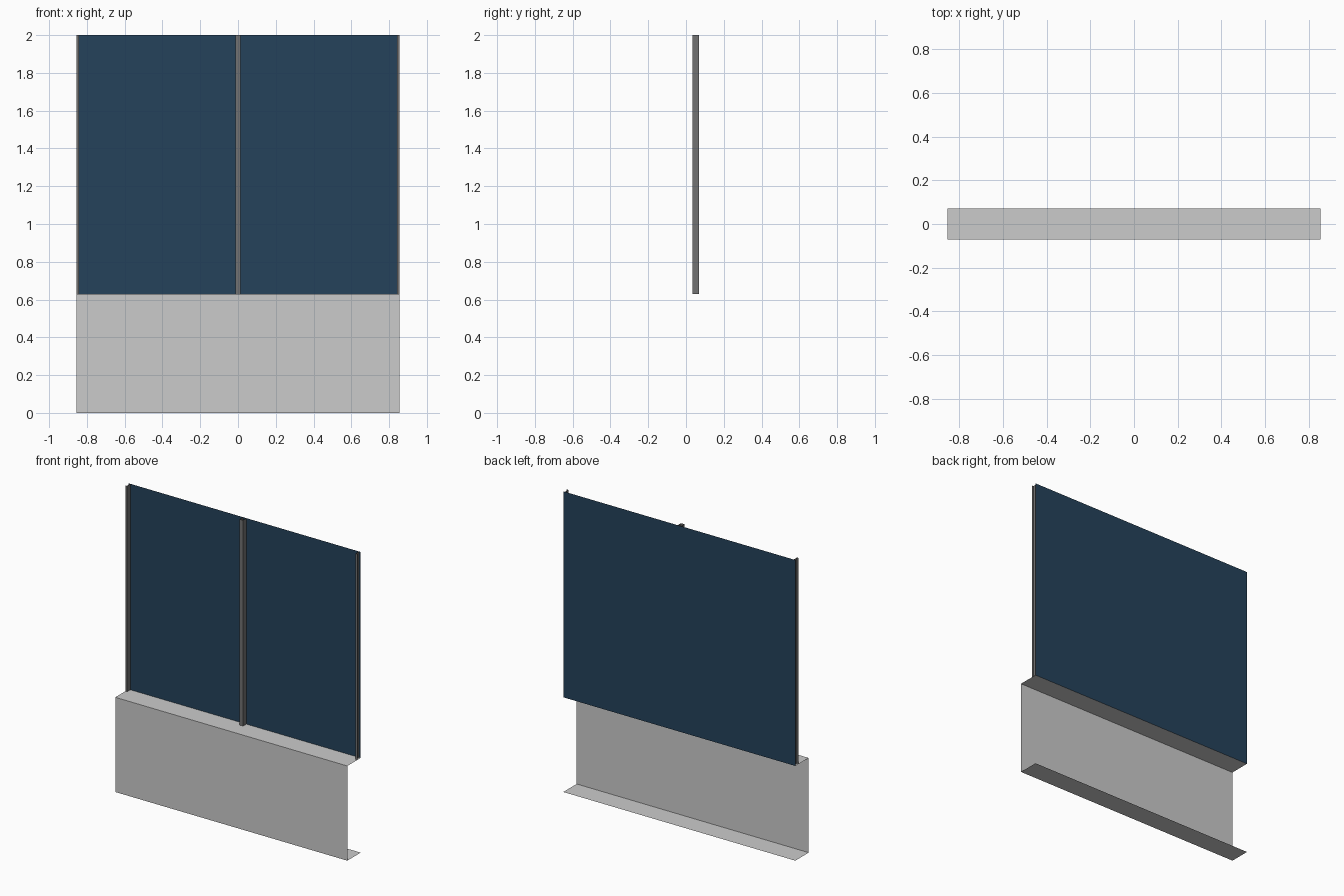
import bpy
import bmesh

HALF_WIDTH = 0.854
DEPTH = 0.07
SILL = 0.63
TOP = 2.0
POST_FRONT = 0.035
POST_HALF = 0.0125

cube = bpy.data.objects.get("Cube")
if cube:
    bpy.data.objects.remove(cube, do_unlink=True)


def make_material(name, rgb):
    mat = bpy.data.materials.new(name)
    mat.use_nodes = True
    mat.diffuse_color = (*rgb, 1)
    mat.node_tree.nodes["Principled BSDF"].inputs["Base Color"].default_value = (*rgb, 1)
    return mat


def make_sheet(name, profile, sweep, mat):
    """Sweep an open profile of 3D points along a vector into thin folded sheet."""
    bm = bmesh.new()
    near = [bm.verts.new(p) for p in profile]
    far = [bm.verts.new([a + b for a, b in zip(p, sweep)]) for p in profile]
    for i in range(len(profile) - 1):
        bm.faces.new((near[i], near[i + 1], far[i + 1], far[i]))
    mesh = bpy.data.meshes.new(name)
    bm.to_mesh(mesh)
    bm.free()
    mesh.materials.append(mat)
    obj = bpy.data.objects.new(name, mesh)
    bpy.context.collection.objects.link(obj)
    return obj


light_grey = make_material("light_grey", (0.6, 0.6, 0.6))
dark_blue = make_material("dark_blue", (0.018, 0.054, 0.105))
post_grey = make_material("post_grey", (0.17, 0.17, 0.17))

# Folded lower panel: bottom flange, front face, top ledge, open at the back
channel = [(-HALF_WIDTH, y, z) for y, z in
           ((DEPTH, SILL), (-DEPTH, SILL), (-DEPTH, 0), (DEPTH, 0))]
make_sheet("lower_channel", channel, (2 * HALF_WIDTH, 0, 0), light_grey)

# Upper sheet, flush with the back
sheet = [(-HALF_WIDTH, DEPTH, SILL), (HALF_WIDTH, DEPTH, SILL)]
make_sheet("upper_panel", sheet, (0, 0, TOP - SILL), dark_blue)


def make_post(name, section):
    make_sheet(name, [(x, y, SILL) for x, y in section], (0, 0, TOP - SILL), post_grey)


# Middle post is a full box rib; each end post is half of it, open outwards
make_post("middle_post", [(-POST_HALF, DEPTH), (-POST_HALF, POST_FRONT),
                          (POST_HALF, POST_FRONT), (POST_HALF, DEPTH)])
inner = HALF_WIDTH - POST_HALF
make_post("left_post", [(HALF_WIDTH, POST_FRONT), (inner, POST_FRONT), (inner, DEPTH)][::-1])
make_post("right_post", [(-HALF_WIDTH, POST_FRONT), (-inner, POST_FRONT), (-inner, DEPTH)])
